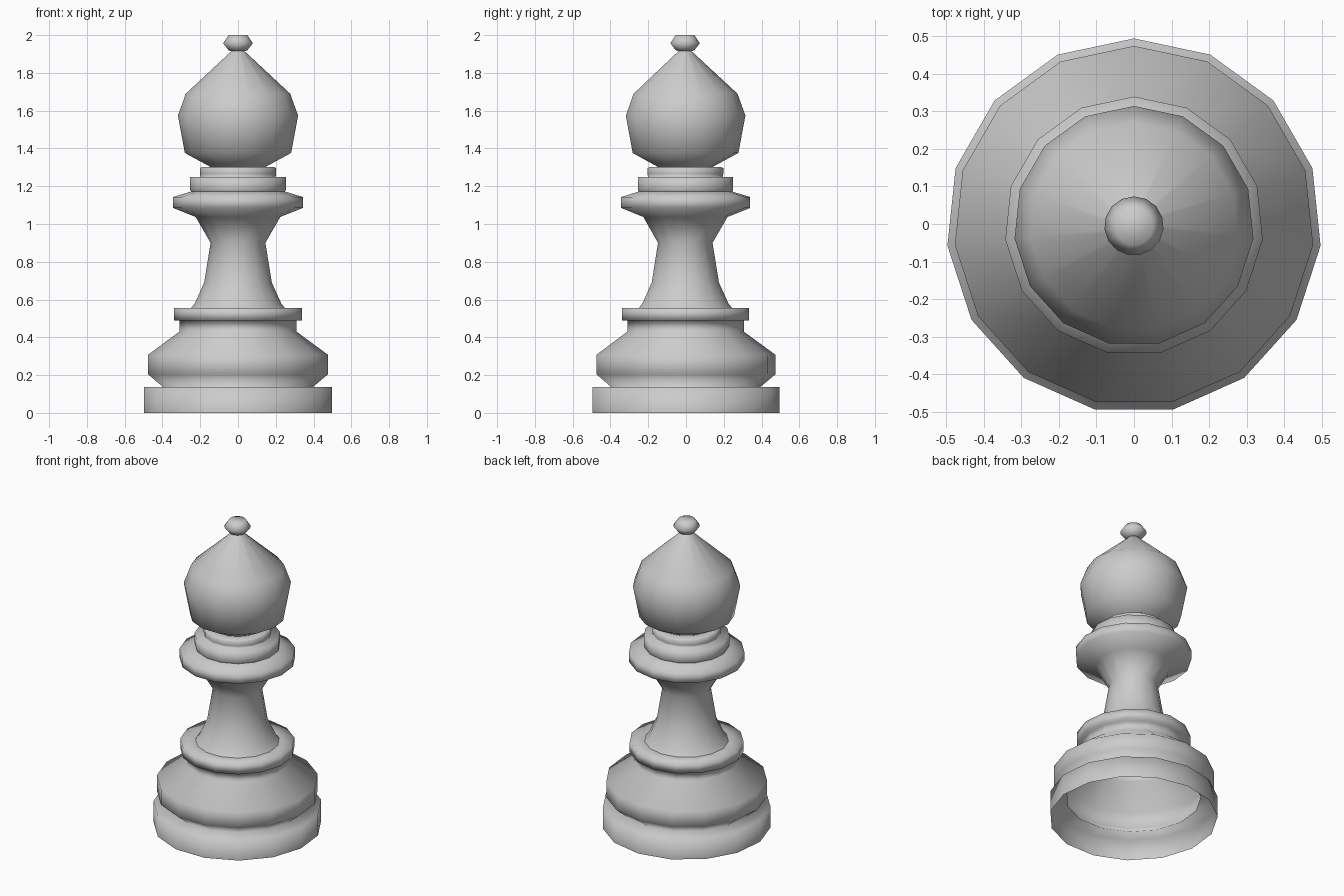
import bpy, bmesh, math

SIDES = 15
Y_SHIFT = -0.0055

cube = bpy.data.objects.get("Cube")
if cube:
    bpy.data.objects.remove(cube, do_unlink=True)

grey = bpy.data.materials.new("pale grey")
grey.use_nodes = True
colour = (0.6, 0.6, 0.6, 1)
grey.diffuse_color = colour
grey.node_tree.nodes["Principled BSDF"].inputs["Base Color"].default_value = colour


def lathe(name, profile, cap_top=False):
    """Spin (radius, height) points into a smooth faceted shell."""
    bm = bmesh.new()
    rings = []
    for r, z in profile:
        ring = []
        for i in range(SIDES):
            a = math.pi / 2 + i * math.tau / SIDES
            ring.append(bm.verts.new((r * math.cos(a), r * math.sin(a) + Y_SHIFT, z)))
        rings.append(ring)
    for low, high in zip(rings, rings[1:]):
        for i in range(SIDES):
            j = (i + 1) % SIDES
            bm.faces.new((low[i], low[j], high[j], high[i]))
    if cap_top:
        bm.faces.new(rings[-1])
    for f in bm.faces:
        f.smooth = True
    mesh = bpy.data.meshes.new(name)
    bm.to_mesh(mesh)
    bm.free()
    mesh.materials.append(grey)
    obj = bpy.data.objects.new(name, mesh)
    bpy.context.collection.objects.link(obj)
    return obj


# Hollow foot, bulging body and lower collar
lathe("base", [(0.5, 0), (0.5, 0.138), (0.40, 0.138), (0.48, 0.205),
               (0.48, 0.307), (0.312, 0.43), (0.312, 0.49), (0.34, 0.49),
               (0.34, 0.555), (0.25, 0.555)])

# Waisted stem flaring into the upper collar
lathe("stem", [(0.25, 0.555), (0.23, 0.58), (0.18, 0.69), (0.146, 0.90),
               (0.225, 1.037), (0.345, 1.085), (0.345, 1.143), (0.25, 1.172)])

# Two stacked neck rings
lathe("neck_rings", [(0.25, 1.172), (0.255, 1.182), (0.255, 1.25), (0.20, 1.25),
                     (0.203, 1.265), (0.203, 1.295), (0.19, 1.303), (0.148, 1.303)])

# Pointed head
lathe("head", [(0.148, 1.303), (0.283, 1.376), (0.32, 1.574), (0.278, 1.69),
               (0.035, 1.915)])

# Small finial
lathe("finial", [(0.035, 1.915), (0.05, 1.92), (0.079, 1.957), (0.05, 2.0)], cap_top=True)
